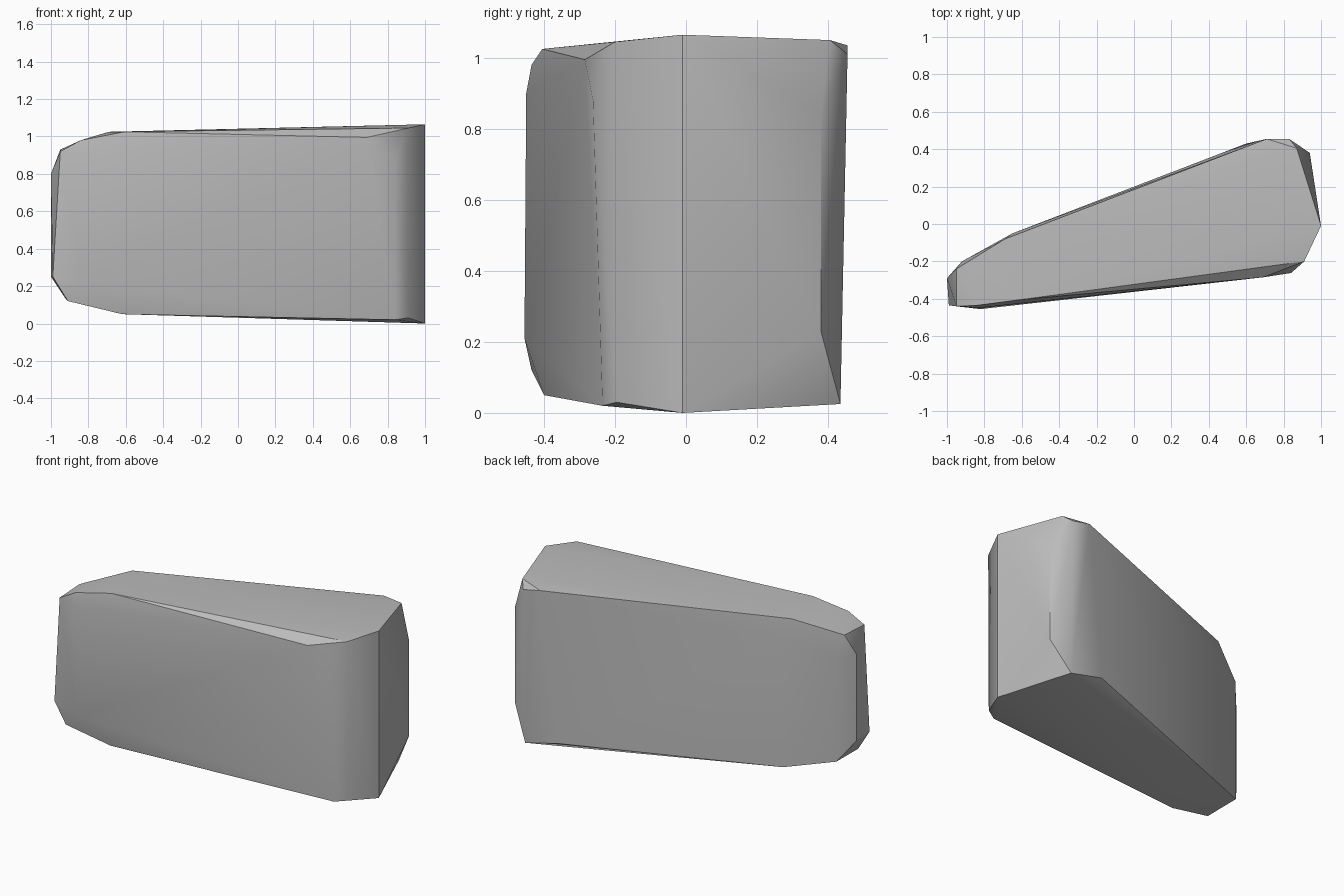
import bpy
import bmesh
import math

if "Cube" in bpy.data.objects:
    bpy.data.objects.remove(bpy.data.objects["Cube"], do_unlink=True)


def make_material(name, rgb):
    mat = bpy.data.materials.new(name)
    mat.use_nodes = True
    color = (*rgb, 1.0)
    mat.diffuse_color = color
    mat.node_tree.nodes["Principled BSDF"].inputs["Base Color"].default_value = color
    return mat


def make_chiselled_block(name, corner_groups, material):
    """Wrap a convex faceted solid around groups of corner points."""
    bm = bmesh.new()
    for group in corner_groups:
        for corner in group:
            bm.verts.new(corner)
    hull = bmesh.ops.convex_hull(bm, input=bm.verts[:])
    spare = {v for v in hull["geom_interior"] + hull["geom_unused"]
             if isinstance(v, bmesh.types.BMVert)}
    bmesh.ops.delete(bm, geom=list(spare), context="VERTS")
    bmesh.ops.recalc_face_normals(bm, faces=bm.faces[:])
    mesh = bpy.data.meshes.new(name)
    bm.to_mesh(mesh)
    bm.free()
    mesh.materials.append(material)
    obj = bpy.data.objects.new(name, mesh)
    bpy.context.collection.objects.link(obj)
    return obj


# Wide end: upright ridge, front chamfer and back chamfer
ridge = [(1, -.01, 0), (1, -.01, 1.065)]
front_chamfer = [(.91, -.2, 1.045), (.91, -.195, .03),
                 (.84, -.262, .88), (.84, -.235, .02), (.69, -.285, .995)]
back_chamfer = [(.94, .38, .84), (.94, .38, .23), (.87, .405, 1.05),
                (.83, .455, 1.01), (.71, .455, 1.035),
                (.83, .435, .025), (.6, .43, .08)]

# Narrow end: rounded-off front and back corners
narrow_front = [(-.95, -.44, .92), (-.99, -.435, .25), (-.91, -.435, .12),
                (-.84, -.45, .9), (-.82, -.455, .21),
                (-.84, -.435, .98), (-.61, -.405, 1.025), (-.62, -.4, .05)]
narrow_back = [(-1, -.29, .8), (-1, -.29, .25), (-.95, -.24, .93),
               (-.92, -.2, .13), (-.92, -.2, .8),
               (-.69, -.08, 1.025), (-.65, -.05, .9), (-.65, -.05, .08)]

stone_grey = make_material("stone grey", (.5, .5, .5))
block = make_chiselled_block(
    "stone_block",
    [ridge, front_chamfer, back_chamfer, narrow_front, narrow_back],
    stone_grey)

# Soft shading across shallow facets, crisp chamfer edges
bpy.ops.object.select_all(action="DESELECT")
block.select_set(True)
bpy.context.view_layer.objects.active = block
bpy.ops.object.shade_smooth_by_angle(angle=math.radians(30))
